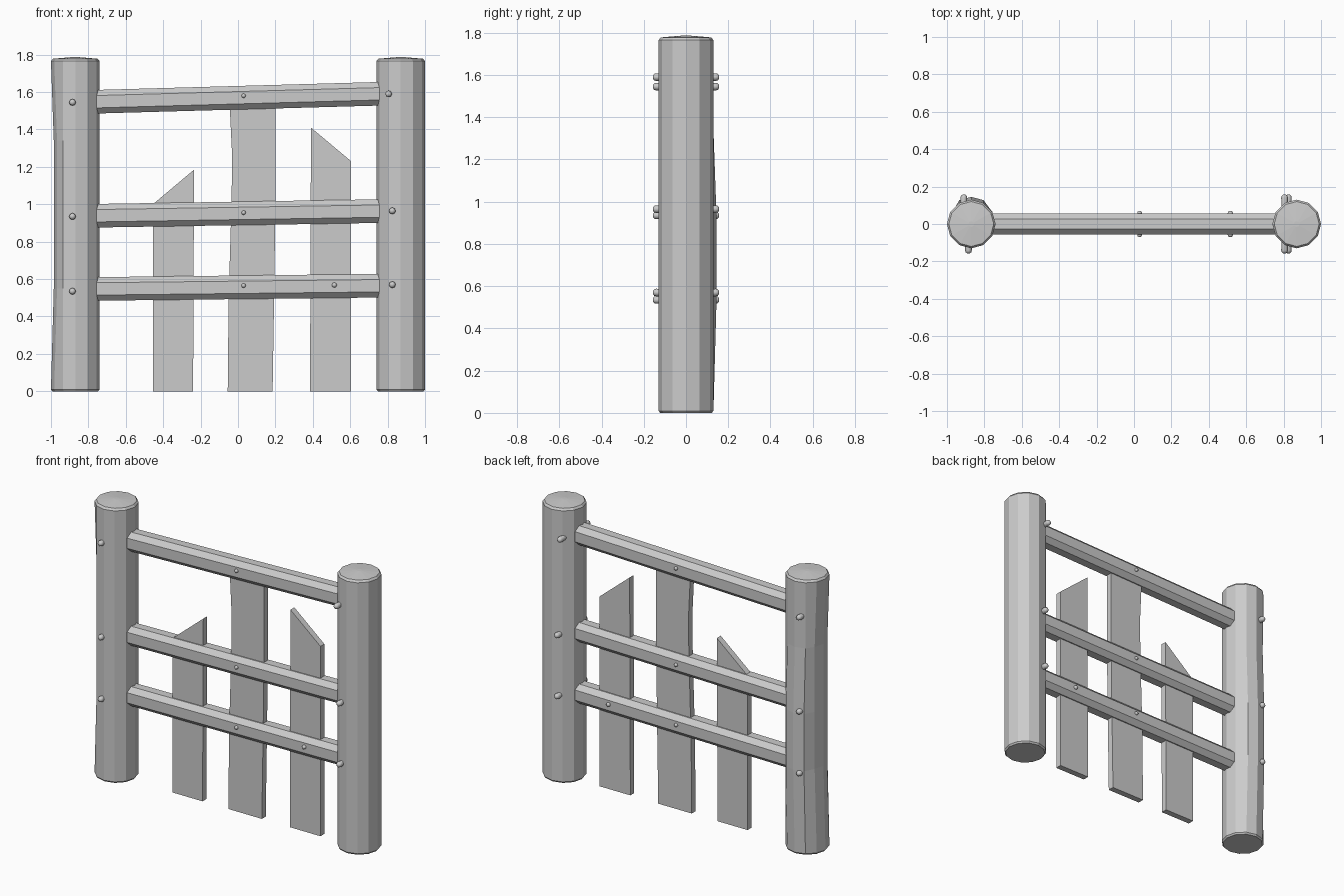
import bpy, bmesh, math
from mathutils import Vector

cube = bpy.data.objects.get("Cube")
if cube:
    bpy.data.objects.remove(cube, do_unlink=True)

grey = bpy.data.materials.new("plain grey")
grey.diffuse_color = (0.6, 0.6, 0.6, 1)
grey.use_nodes = True
grey.node_tree.nodes["Principled BSDF"].inputs["Base Color"].default_value = (0.6, 0.6, 0.6, 1)


def finish(name, bm):
    bmesh.ops.recalc_face_normals(bm, faces=bm.faces)
    mesh = bpy.data.meshes.new(name)
    bm.to_mesh(mesh)
    bm.free()
    mesh.materials.append(grey)
    obj = bpy.data.objects.new(name, mesh)
    bpy.context.collection.objects.link(obj)
    return obj


def loft(name, rings):
    """Skin a list of equal-length point rings and cap both ends."""
    bm = bmesh.new()
    loops = [[bm.verts.new(p) for p in ring] for ring in rings]
    n = len(loops[0])
    for a, b in zip(loops, loops[1:]):
        for i in range(n):
            j = (i + 1) % n
            bm.faces.new((a[i], a[j], b[j], b[i]))
    bm.faces.new(loops[0])
    bm.faces.new(loops[-1])
    return finish(name, bm)


# Round posts with chamfered ends and a shallow domed top
def post(name, x, worn):
    rings = []
    for r, z in [(0.122, 0), (0.13, 0.01), (0.13, 0.55), (0.13, 0.92), (0.13, 1.34),
                 (0.13, 1.765), (0.12, 1.778), (0.015, 1.787)]:
        wear = 0.015 * worn if 0.3 < z < 1.5 else 0
        bulge = wear if z < 1.2 else 0
        ring = []
        for i in range(12):
            a = math.tau * i / 12
            c, s = math.cos(a), math.sin(a)
            px = r * c + (wear if c < -0.7 else 0)
            py = r * s + (bulge if s > 0.8 else 0)
            ring.append((x + px, py, z))
        rings.append(ring)
    loft(name, rings)


post("right_post", -0.87, 1)
post("left_post", 0.87, 0)


# Slightly sloping rails with chamfered edges
def rail(name, z_start, z_end):
    w, h, c = 0.057, 0.063, 0.03
    section = [(-w, -h + c), (-w + c, -h), (w - c, -h), (w, -h + c),
               (w, h - c), (w - c, h), (-w + c, h), (-w, h - c)]
    loft(name, [[(x, y, z + dz) for y, dz in section]
                for x, z in ((-0.8, z_start), (0.8, z_end))])


rail("top_rail", 1.547, 1.592)
rail("middle_rail", 0.938, 0.964)
rail("bottom_rail", 0.547, 0.565)


# Flat boards, given as (left x, left z, right x, right z) from bottom to top
def board(name, levels, t=0.02):
    loft(name, [[(x0, -t, z0), (x1, -t, z1), (x1, t, z1), (x0, t, z0)]
                for x0, z0, x1, z1 in levels])


board("right_board", [(-0.455, 0, -0.24, 0), (-0.455, 1.0, -0.235, 1.185)])
board("centre_board", [(-0.055, 0, 0.185, 0), (-0.05, 0.5, 0.193, 0.5),
                       (-0.035, 1.0, 0.2, 1.0), (-0.031, 1.25, 0.2, 1.25),
                       (-0.045, 1.54, 0.2, 1.54)])
board("left_board", [(0.385, 0, 0.605, 0), (0.39, 1.41, 0.605, 1.23)])


# Round-headed pegs pointing out of the front (side -1) or back (side 1)
def peg(name, x, z, side, root, tip, r):
    rings = []
    for y, k in [(root, 0.9), (tip - r * 0.9, 1), (tip - r * 0.35, 0.85), (tip, 0.4)]:
        rings.append([(x + r * k * math.cos(math.tau * i / 8), side * y,
                       z + r * k * math.sin(math.tau * i / 8)) for i in range(8)])
    obj = loft(name, rings)
    obj.data.shade_smooth()
    bpy.ops.object.select_all(action='DESELECT')
    obj.select_set(True)
    bpy.context.view_layer.objects.active = obj
    bpy.ops.object.shade_smooth_by_angle(angle=math.radians(50))


levels = [("top", 1.545, 1.59, 0.805), ("middle", 0.935, 0.965, 0.825),
          ("bottom", 0.535, 0.57, 0.825)]
for side, label in ((-1, "front"), (1, "back")):
    for level, z_right, z_left, x_left in levels:
        x_right = -0.885 if side < 0 else -0.91
        peg(f"{label}_{level}_right_peg", x_right, z_right, side, 0.09, 0.157, 0.018)
        peg(f"{label}_{level}_left_peg", x_left, z_left, side, 0.09, 0.157, 0.018)
    for level, z in (("top", 1.58), ("middle", 0.955), ("bottom", 0.565)):
        peg(f"{label}_{level}_centre_nail", 0.03, z, side, 0.04, 0.07, 0.012)
    peg(f"{label}_board_nail", 0.515, 0.568, side, 0.04, 0.07, 0.014)
